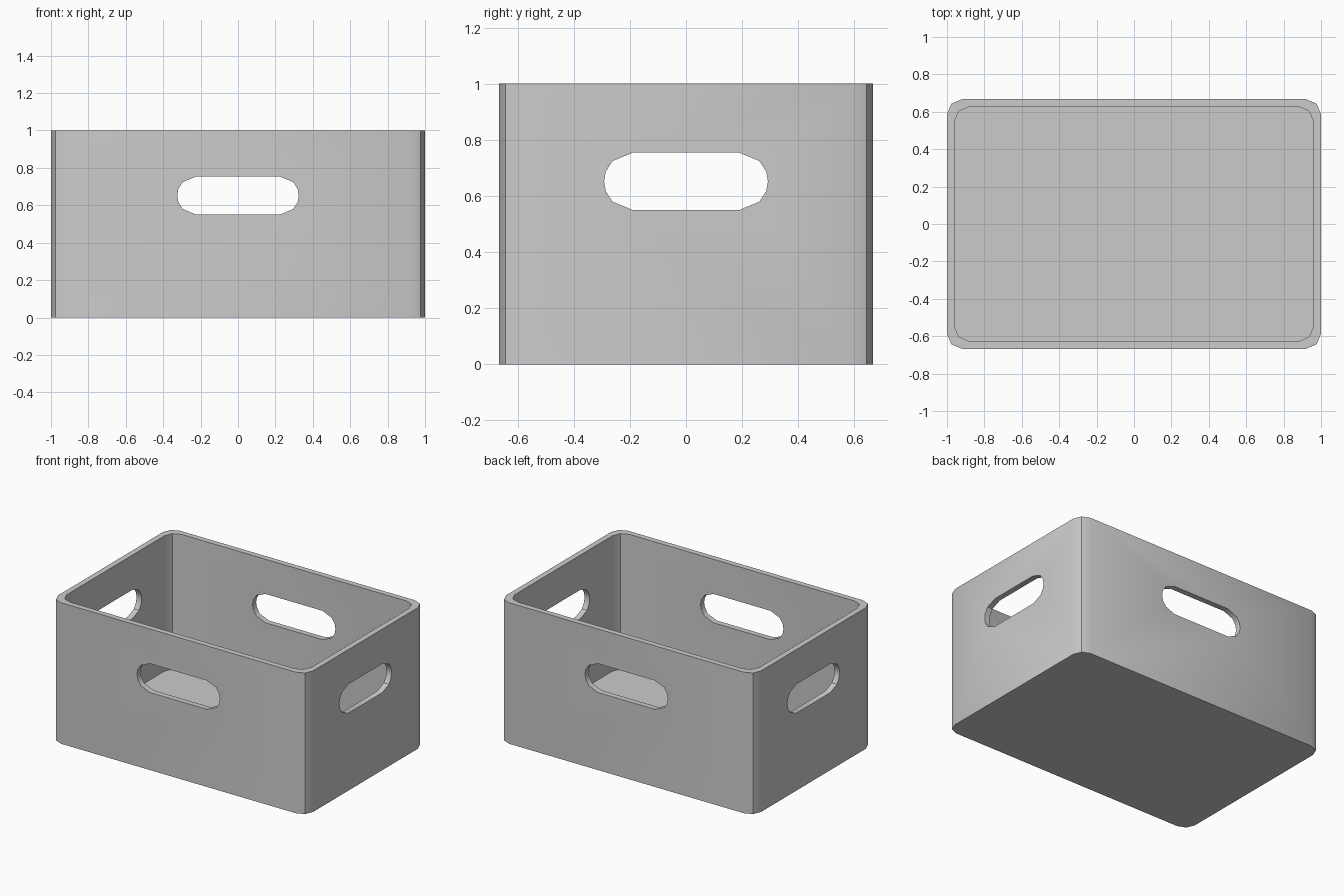
import bpy, bmesh
from math import sin, cos, radians

if "Cube" in bpy.data.objects:
    bpy.data.objects.remove(bpy.data.objects["Cube"])

HX, HY, HEIGHT = 1.0, 0.667, 1.0   # outer half sizes and height
WALL, RADIUS = 0.04, 0.08


def rounded_rect(hx, hy, r):
    """Counter-clockwise outline with two segments per corner."""
    pts = []
    for i, (sx, sy) in enumerate([(1, 1), (-1, 1), (-1, -1), (1, -1)]):
        for step in (0, 45, 90):
            a = radians(90 * i + step)
            pts.append((sx * (hx - r) + r * cos(a), sy * (hy - r) + r * sin(a)))
    return pts


def slot_outline(half_len, r):
    """Counter-clockwise hand-hole outline with faceted round ends."""
    angles = (-90, -45, -20, 0, 20, 45, 90)
    right = [(half_len - r + r * cos(radians(a)), r * sin(radians(a))) for a in angles]
    return right + [(-u, -v) for u, v in right]


def bridge(bm, a, b):
    for i in range(len(a)):
        j = (i + 1) % len(a)
        bm.faces.new((a[i], a[j], b[j], b[i]))


def make_object(name, bm):
    bmesh.ops.recalc_face_normals(bm, faces=bm.faces)
    mesh = bpy.data.meshes.new(name)
    bm.to_mesh(mesh)
    bm.free()
    ob = bpy.data.objects.new(name, mesh)
    bpy.context.collection.objects.link(ob)
    return ob


# Open box: outer shell, rim, inner walls and floor
bm = bmesh.new()
outer = rounded_rect(HX, HY, RADIUS)
inner = rounded_rect(HX - WALL, HY - WALL, RADIUS)
rings = [[bm.verts.new((x, y, z)) for x, y in outline]
         for outline, z in ((outer, 0), (outer, HEIGHT), (inner, HEIGHT), (inner, WALL))]
for a, b in zip(rings, rings[1:]):
    bridge(bm, a, b)
bm.faces.new(rings[0])
bm.faces.new(rings[-1])
crate = make_object("crate", bm)


# Hand holes: one cutter through each pair of opposite walls
def slot_cutter(name, half_len, to_world):
    bm = bmesh.new()
    ends = [[bm.verts.new(to_world(u, v + 0.652, w)) for u, v in slot_outline(half_len, 0.102)]
            for w in (-1.5, 1.5)]
    bridge(bm, *ends)
    for ring in ends:
        bm.faces.new(ring)
    return make_object(name, bm)


cutters = [
    slot_cutter("front_back_hole_cutter", 0.325, lambda u, v, w: (u, w, v)),
    slot_cutter("side_hole_cutter", 0.292, lambda u, v, w: (w, u, v)),
]

bpy.context.view_layer.objects.active = crate
crate.select_set(True)
for cutter in cutters:
    cutter.hide_render = True
    mod = crate.modifiers.new(cutter.name, 'BOOLEAN')
    mod.operation = 'DIFFERENCE'
    mod.solver = 'EXACT'
    mod.object = cutter
    bpy.ops.object.modifier_apply(modifier=mod.name)
for cutter in cutters:
    bpy.data.objects.remove(cutter)

bpy.ops.object.shade_smooth_by_angle(angle=radians(35))
